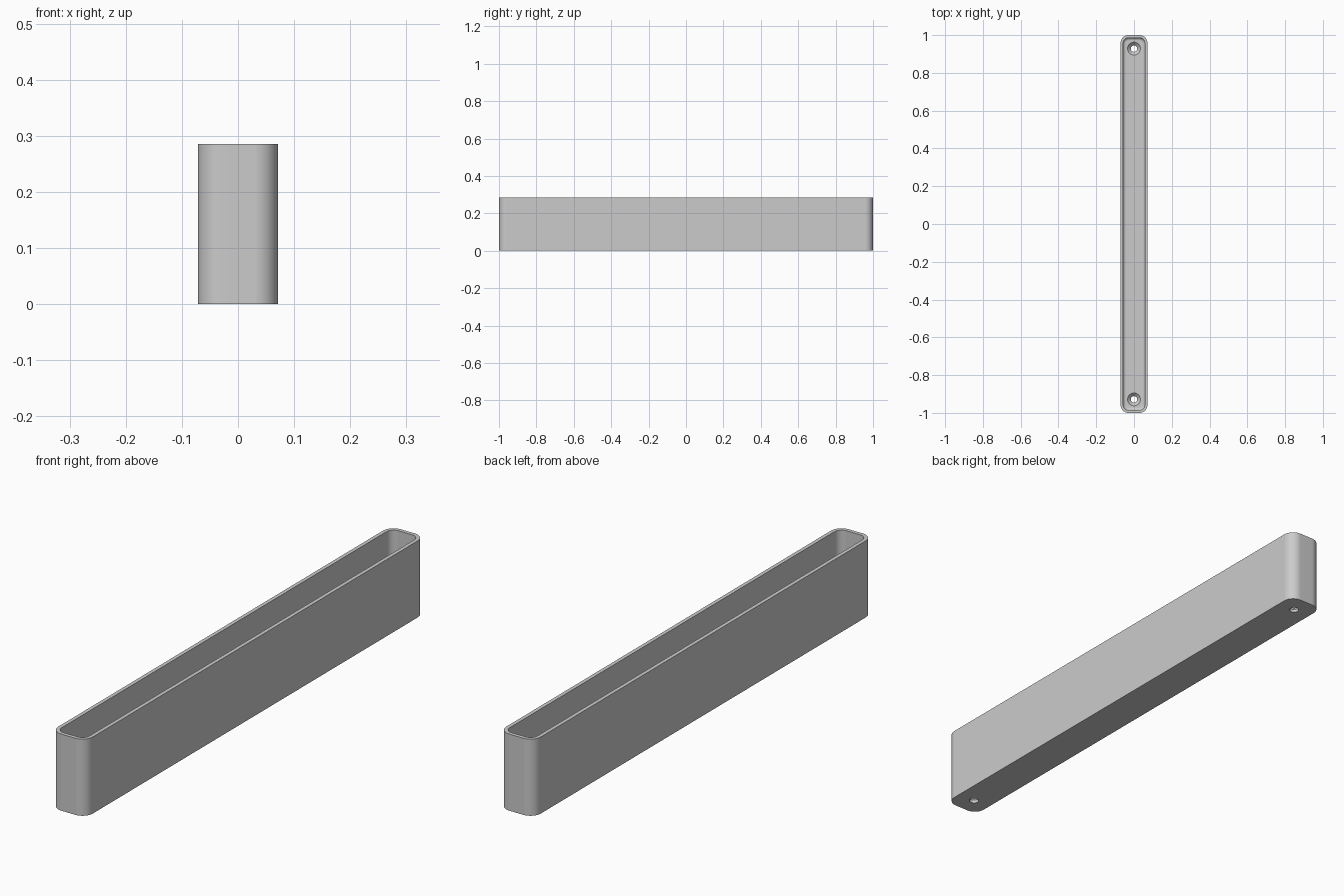
import bpy, bmesh
from math import sin, cos, pi, radians

if "Cube" in bpy.data.objects:
    bpy.data.objects.remove(bpy.data.objects["Cube"], do_unlink=True)

MM = 1 / 70                      # work in millimetres
HALF_W, HALF_L, HEIGHT = 5 * MM, 70 * MM, 20 * MM
CORNER, WALL, FLOOR, FILLET = 3 * MM, 1 * MM, 2 * MM, 1 * MM
HOLE_Y, HOLE_R, SINK_R = 65 * MM, 1.2 * MM, 2.4 * MM
SEGS = 10

grey = bpy.data.materials.new("Plain grey")
grey.use_nodes = True
colour = (0.6, 0.6, 0.6, 1)
grey.diffuse_color = colour
grey.node_tree.nodes["Principled BSDF"].inputs["Base Color"].default_value = colour

bm = bmesh.new()


def rounded_ring(inset, z):
    """Rounded rectangle outline, moved inwards by inset."""
    r = CORNER - inset
    ring = []
    for q, (sx, sy) in enumerate([(1, 1), (-1, 1), (-1, -1), (1, -1)]):
        for i in range(SEGS + 1):
            a = (q + i / SEGS) * pi / 2
            ring.append(bm.verts.new((sx * (HALF_W - CORNER) + r * cos(a),
                                      sy * (HALF_L - CORNER) + r * sin(a), z)))
    return ring


def round_ring(y, r, z, n=32):
    return [bm.verts.new((r * cos(2 * pi * i / n), y + r * sin(2 * pi * i / n), z))
            for i in range(n)]


def loft(rings):
    for a, b in zip(rings, rings[1:]):
        for i in range(len(a)):
            j = (i + 1) % len(a)
            bm.faces.new((a[i], a[j], b[j], b[i]))


def fill(rings):
    """Flat face bounded by the first ring, with the others as holes."""
    edges = [bm.edges.get((r[i - 1], r[i])) for r in rings for i in range(len(r))]
    bmesh.ops.triangle_fill(bm, edges=edges, use_beauty=True)


# Outer wall, rim, inner wall and the fillet down to the floor
shell = [rounded_ring(0, 0), rounded_ring(0, HEIGHT), rounded_ring(WALL, HEIGHT)]
for i in range(7):
    a = i / 6 * pi / 2
    shell.append(rounded_ring(WALL + FILLET * (1 - cos(a)),
                              FLOOR + FILLET * (1 - sin(a))))
loft(shell)

# Countersunk screw holes
holes = []
for y in (-HOLE_Y, HOLE_Y):
    hole = [round_ring(y, HOLE_R, 0),
            round_ring(y, HOLE_R, FLOOR - (SINK_R - HOLE_R)),
            round_ring(y, SINK_R, FLOOR)]
    loft(hole)
    holes.append(hole)

# Underside and inside floor
fill([shell[0]] + [h[0] for h in holes])
fill([shell[-1]] + [h[-1] for h in holes])
bmesh.ops.recalc_face_normals(bm, faces=bm.faces)

mesh = bpy.data.meshes.new("channel_tray")
bm.to_mesh(mesh)
bm.free()
mesh.materials.append(grey)
tray = bpy.data.objects.new("channel_tray", mesh)
bpy.context.collection.objects.link(tray)

bpy.ops.object.select_all(action='DESELECT')
tray.select_set(True)
bpy.context.view_layer.objects.active = tray
bpy.ops.object.shade_smooth_by_angle(angle=radians(30))
weighted = tray.modifiers.new("Even shading", 'WEIGHTED_NORMAL')
weighted.keep_sharp = True
